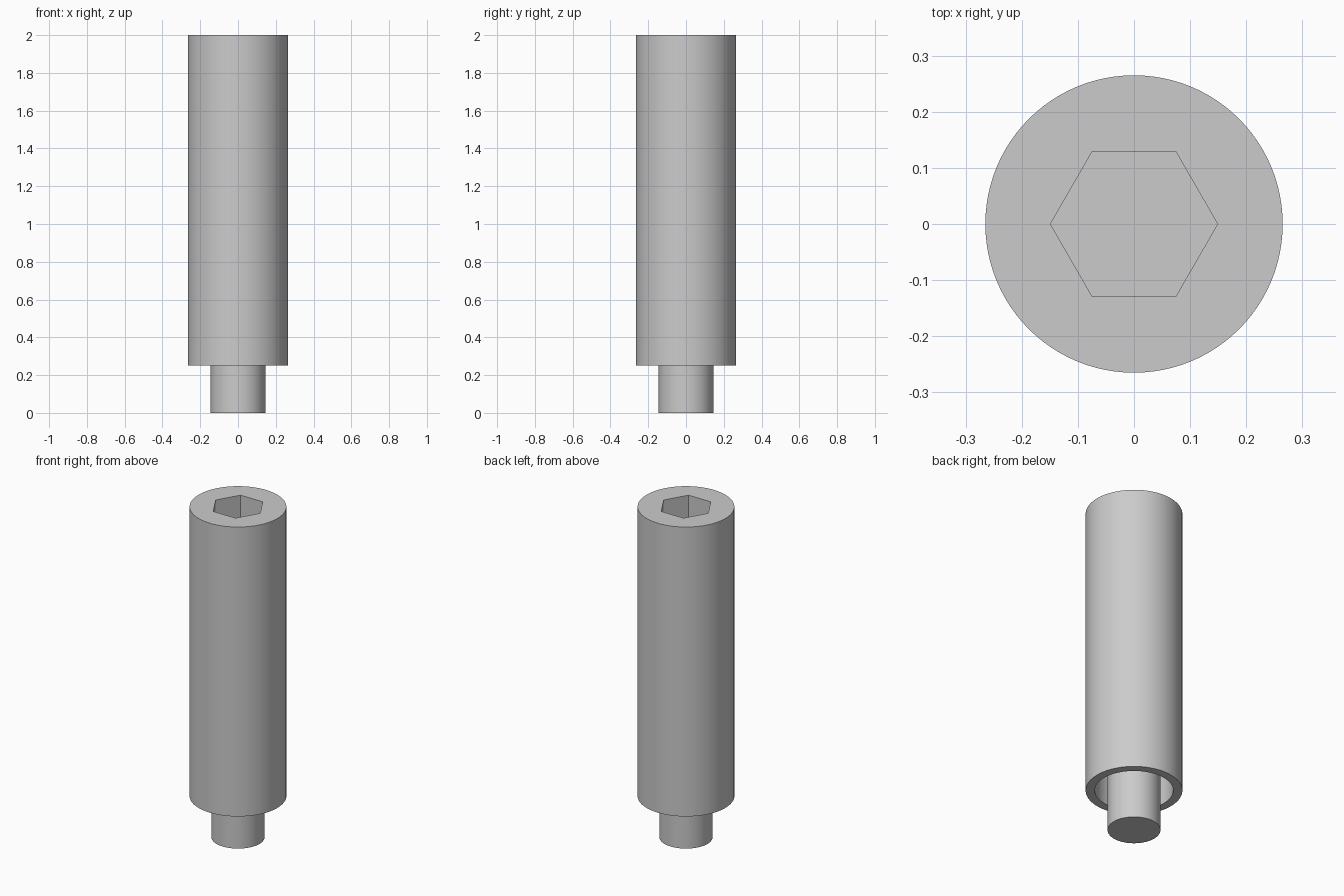
import bpy
import math

cube = bpy.data.objects.get("Cube")
if cube:
    bpy.data.objects.remove(cube, do_unlink=True)

# Single bare steel colour
steel = bpy.data.materials.new("grey_steel")
steel.use_nodes = True
colour = (0.6, 0.6, 0.6, 1)
steel.diffuse_color = colour
steel.node_tree.nodes["Principled BSDF"].inputs["Base Color"].default_value = colour


def cylinder(name, radius, bottom, top, sides=96, turn=0):
    bpy.ops.mesh.primitive_cylinder_add(
        vertices=sides, radius=radius, depth=top - bottom,
        location=(0, 0, (bottom + top) / 2), rotation=(0, 0, turn))
    part = bpy.context.object
    part.name = name
    part.data.materials.append(steel)
    return part


def cut(part, cutter):
    cutter.hide_render = True
    cutter.hide_set(True)
    mod = part.modifiers.new(cutter.name, "BOOLEAN")
    mod.operation = "DIFFERENCE"
    mod.solver = "EXACT"
    mod.object = cutter
    bpy.context.view_layer.objects.active = part
    part.select_set(True)
    bpy.ops.object.modifier_apply(modifier=mod.name)
    bpy.data.objects.remove(cutter, do_unlink=True)


def smooth(part):
    bpy.ops.object.select_all(action="DESELECT")
    part.select_set(True)
    bpy.context.view_layer.objects.active = part
    bpy.ops.object.shade_smooth_by_angle(angle=math.radians(30))


# Sleeve with a hexagonal key socket on top and a round bore below
body = cylinder("body", 0.265, 0.25, 2)
cut(body, cylinder("hex_socket", 0.149, 1.7, 2.1, sides=6, turn=math.pi / 6))
cut(body, cylinder("bore", 0.215, 0.1, 0.75))

# Plunger pin standing out of the bore
pin = cylinder("plunger_pin", 0.145, 0, 0.76)

for part in (body, pin):
    smooth(part)
